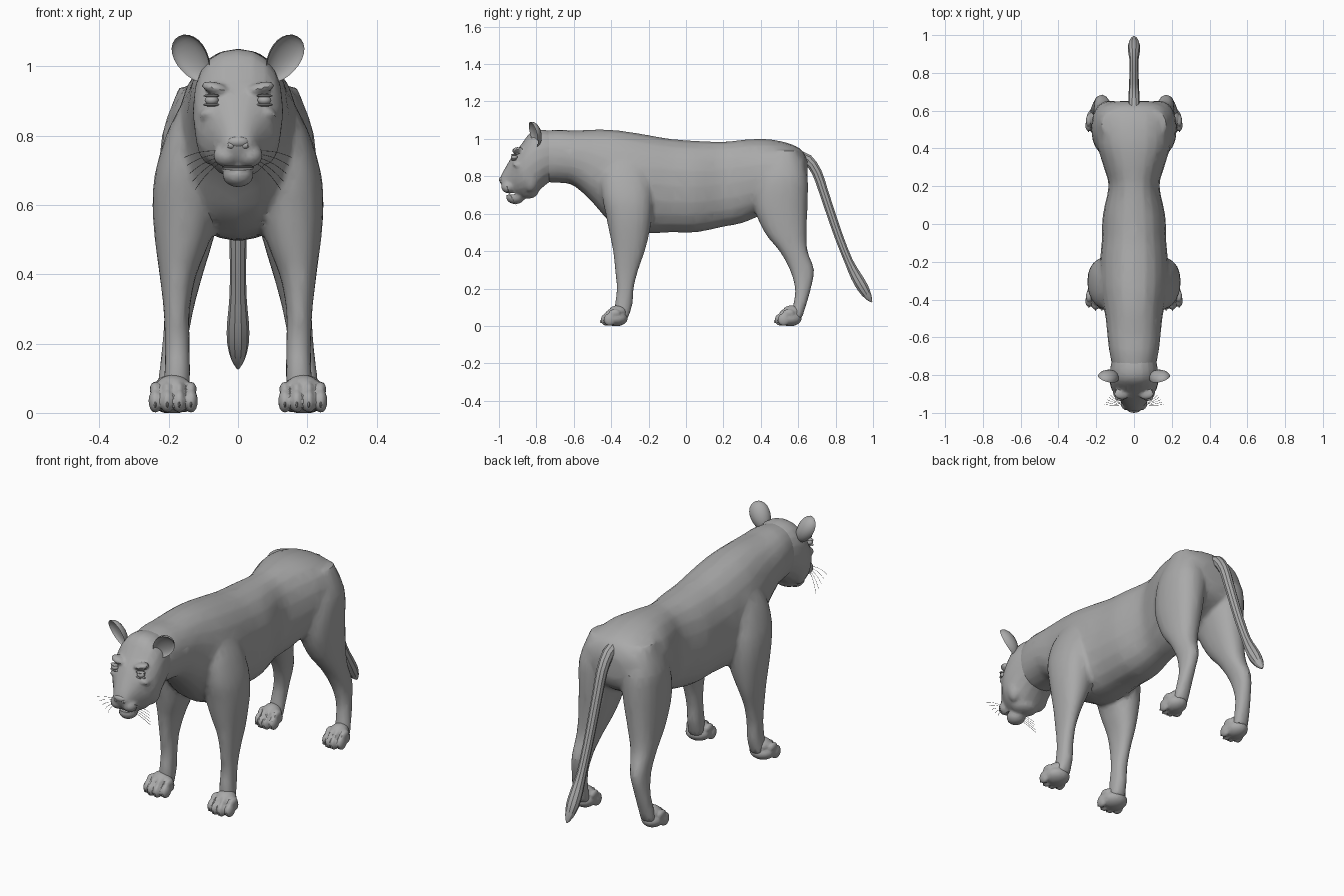
import bpy, bmesh, math
from mathutils import Vector, Matrix

cube = bpy.data.objects.get("Cube")
if cube:
    bpy.data.objects.remove(cube)

GREY = (0.4, 0.4, 0.4, 1)
fur = bpy.data.materials.new("fur_grey")
fur.use_nodes = True
fur.diffuse_color = GREY
fur.node_tree.nodes["Principled BSDF"].inputs["Base Color"].default_value = GREY
SIDES = (1, -1)


def make(name, bm):
    mesh = bpy.data.meshes.new(name)
    bmesh.ops.recalc_face_normals(bm, faces=bm.faces[:])
    bm.to_mesh(mesh)
    bm.free()
    mesh.materials.append(fur)
    ob = bpy.data.objects.new(name, mesh)
    bpy.context.collection.objects.link(ob)
    return ob


def select(ob):
    bpy.ops.object.select_all(action='DESELECT')
    ob.select_set(True)
    bpy.context.view_layer.objects.active = ob


def smooth(ob, angle=30):
    select(ob)
    bpy.ops.object.shade_smooth_by_angle(angle=math.radians(angle))


def spline(rows, steps):
    """Catmull-Rom rows between stations."""
    rows = [Vector(r) for r in rows]
    out = []
    for i in range(len(rows) - 1):
        a, b, c, d = (rows[max(i - 1, 0)], rows[i], rows[i + 1],
                      rows[min(i + 2, len(rows) - 1)])
        for k in range(steps):
            t = k / steps
            out.append(b + (c - a) * t / 2 + (a * 2 - b * 5 + c * 4 - d) * t * t / 2
                       + (b * 3 - a - c * 3 + d) * t ** 3 / 2)
    return out + [rows[-1]]


def loft(name, stations, sides=20, steps=3, power=0.9):
    """Stations: centre x, half width, then the two profile ends (y, z)."""
    bm = bmesh.new()
    rings = []
    for x, w, y1, z1, y2, z2 in spline(stations, steps):
        ring = []
        for i in range(sides):
            t = 2 * math.pi * i / sides
            c, s = (math.copysign(abs(f(t)) ** power, f(t)) for f in (math.cos, math.sin))
            k = (s + 1) / 2
            ring.append(bm.verts.new((x + w * c, y1 + (y2 - y1) * k, z1 + (z2 - z1) * k)))
        rings.append(ring)
    for a, b in zip(rings, rings[1:]):
        for i in range(sides):
            j = (i + 1) % sides
            bm.faces.new((a[i], a[j], b[j], b[i]))
    bm.faces.new(rings[0])
    bm.faces.new(rings[-1])
    return make(name, bm)


def ball(name, centre, size, turn=None, seg=16):
    bm = bmesh.new()
    bmesh.ops.create_uvsphere(bm, u_segments=seg, v_segments=seg // 2 + 2, radius=1)
    m = Matrix.Translation(centre) @ (turn or Matrix()) @ Matrix.Diagonal((*size, 1))
    bm.transform(m)
    return make(name, bm)


def fuse(name, parts, voxel, ratio, rounds=3, cutter=None):
    """Blend overlapping parts into one skin with uneven facets."""
    select(parts[0])
    for p in parts:
        p.select_set(True)
    bpy.ops.object.join()
    ob = parts[0]
    ob.name = ob.data.name = name
    mod = ob.modifiers.new("skin", 'REMESH')
    mod.mode, mod.voxel_size = 'VOXEL', voxel
    mod = ob.modifiers.new("relax", 'SMOOTH')
    mod.iterations = rounds
    mod = ob.modifiers.new("facets", 'DECIMATE')
    mod.ratio = ratio
    if cutter:
        mod = ob.modifiers.new("cut", 'BOOLEAN')
        mod.operation, mod.object = 'DIFFERENCE', cutter
    for m in [m.name for m in ob.modifiers]:
        bpy.ops.object.modifier_apply(modifier=m)
    if cutter:
        bpy.data.objects.remove(cutter)
    ob.data.materials.clear()
    ob.data.materials.append(fur)
    smooth(ob)
    return ob


# Torso and neck: y, belly, back, half width
torso = [(-.78, .77, 1.04, .11), (-.68, .765, 1.05, .13), (-.6, .75, 1.045, .14),
         (-.5, .66, 1.05, .15), (-.42, .57, 1.05, .165), (-.32, .51, 1.04, .18),
         (-.2, .495, 1.02, .18), (-.08, .5, 1.0, .17), (.05, .5, .99, .165),
         (.2, .53, .985, .135), (.3, .55, .995, .16), (.42, .6, 1.0, .195),
         (.54, .65, .98, .2), (.62, .7, .94, .17), (.65, .76, .88, .09)]
parts = [loft("torso", [(0, w, y, lo, y, hi) for y, lo, hi, w in torso])]

# Legs: z, centre x, half width, front y, back y
front = [(.93, .09, .05, -.4, -.25), (.82, .125, .075, -.45, -.2), (.7, .15, .088, -.45, -.18),
         (.6, .153, .094, -.43, -.18), (.5, .16, .08, -.41, -.195), (.4, .173, .054, -.39, -.22),
         (.3, .177, .038, -.38, -.255), (.2, .175, .036, -.37, -.28), (.12, .175, .037, -.38, -.285),
         (.04, .18, .04, -.38, -.31)]
hind = [(.94, .1, .07, .45, .6), (.8, .12, .1, .38, .65), (.65, .13, .095, .36, .65),
        (.5, .145, .074, .42, .645), (.4, .158, .057, .5, .65), (.3, .17, .042, .555, .685),
        (.2, .182, .036, .583, .668), (.12, .19, .038, .575, .645), (.04, .195, .04, .56, .62)]
for s in SIDES:
    for rows in (front, hind):
        parts.append(loft("leg", [(s * x, w, a, z, b, z) for z, x, w, a, b in rows]))
fuse("body_and_legs", parts, .012, .16)

# Paws with four toes, knuckles and claws
for label, cx, cy, wide in (("front", .187, -.375, .066), ("hind", .197, .555, .056)):
    for s in SIDES:
        side = "left" if s > 0 else "right"
        lumps = [ball("pad", (s * cx, cy, .04), (wide, .064, .042)),
                 ball("wrist", (s * cx, cy + .01, .075), (wide * .75, .05, .035))]
        for k in (-1.5, -.5, .5, 1.5):
            x = s * cx + k * wide * .52
            back = .008 * abs(k) ** 2
            lumps.append(ball("toe", (x, cy - .05 + back, .034), (wide * .3, .033, .034)))
            lumps.append(ball("knuckle", (x, cy - .025 + back, .068), (wide * .25, .032, .022)))
            claw = ball(f"{label}_{side}_claw", (x, cy - .076 + back, .024), (.004, .012, .009), seg=8)
            smooth(claw)
        paw = fuse(f"{label}_{side}_paw", lumps, .006, .3, 1)
        for v in paw.data.vertices:
            v.co.z = max(v.co.z, 0)

# Head: half width, lower profile point, upper profile point
skull = [(.11, -.68, .80, -.70, 1.035), (.125, -.75, .755, -.77, 1.05), (.13, -.81, .70, -.83, 1.035),
         (.122, -.85, .69, -.885, .965), (.1, -.88, .69, -.925, .915), (.075, -.905, .695, -.955, .865),
         (.056, -.935, .705, -.978, .825), (.045, -.96, .715, -.992, .795),
         (.025, -.98, .74, -.996, .775)]
lumps = [loft("skull", [(0, *r) for r in skull]),
         ball("chin", (0, -.912, .688), (.046, .05, .037)),
         ball("jaw", (0, -.85, .715), (.07, .06, .035))]
for s in SIDES:
    lumps += [ball("muzzle_pad", (s * .034, -.95, .743), (.038, .038, .034)),
              ball("cheek", (s * .078, -.83, .81), (.045, .05, .095)),
              ball("brow", (s * .065, -.9, .937), (.042, .03, .017), Matrix.Rotation(-s * .25, 4, 'Y')),
              ball("cheekbone", (s * .08, -.898, .868), (.035, .03, .016), Matrix.Rotation(s * .4, 4, 'Y'))]
mouth = ball("mouth_cutter", (0, -.955, .707), (.066, .062, .006))
mouth.hide_render = True
fuse("head", lumps, .008, .25, 2, mouth)

# Nose pad and nostrils
smooth(ball("nose", (0, -.982, .782), (.032, .018, .017)))
for s in SIDES:
    side = "left" if s > 0 else "right"
    smooth(ball(f"{side}_nostril", (s * .02, -.984, .772), (.013, .012, .011), seg=10))

    # Eye and its lids
    smooth(ball(f"{side}_eye", (s * .076, -.918, .902), (.02, .018, .014)))
    for part, dz, tilt in (("upper", .013, .3), ("lower", -.013, .15)):
        smooth(ball(f"{side}_{part}_eyelid", (s * .077, -.921, .902 + dz), (.024, .014, .005),
                    Matrix.Rotation(s * tilt, 4, 'Z')))

    # Cupped ear: front half of a ball folded back into the shell
    bm = bmesh.new()
    bmesh.ops.create_uvsphere(bm, u_segments=20, v_segments=12, radius=1)
    for v in bm.verts:
        if v.co.y < 0:
            v.co.y *= -.6
        v.co.x *= 1 + .15 * v.co.z
    bm.transform(Matrix.Translation((s * .134, -.815, 1.022)) @ Matrix.Rotation(s * .45, 4, 'Y')
                 @ Matrix.Rotation(s * .45, 4, 'Z') @ Matrix.Rotation(.15, 4, 'X')
                 @ Matrix.Diagonal((.05, .042, .075, 1)))
    smooth(make(f"{side}_ear", bm), 50)

    # Whiskers
    for k in range(5):
        curve = bpy.data.curves.new(f"{side}_whisker", 'CURVE')
        curve.dimensions = '3D'
        curve.bevel_depth, curve.bevel_resolution = .0009, 0
        curve.materials.append(fur)
        line = curve.splines.new('POLY')
        line.points.add(5)
        reach = .1 - .008 * k
        for i, p in enumerate(line.points):
            t = i / 5
            p.co = (s * (.055 + reach * t), -.955 + .012 * k * t - .02 * t * (1 - t),
                    .755 - .009 * k + (.012 - .014 * k) * t - .03 * t * t, 1)
        bpy.context.collection.objects.link(bpy.data.objects.new(f"{side}_whisker", curve))

# Tail with a tufted tip: y, z, radius
path = [(.58, .915, .03), (.65, .89, .03), (.7, .82, .028), (.735, .72, .026), (.775, .6, .025),
        (.82, .47, .024), (.87, .345, .024), (.91, .265, .031), (.945, .205, .032),
        (.975, .155, .02), (.993, .128, .004)]
rings = []
for i, (y, z, r) in enumerate(path):
    a, b = path[max(i - 1, 0)], path[min(i + 1, len(path) - 1)]
    d = Vector((b[0] - a[0], b[1] - a[1])).normalized()
    rings.append((0, r, y + d.y * r, z - d.x * r, y - d.y * r, z + d.x * r))
smooth(loft("tail", rings, sides=10, steps=2, power=1))
